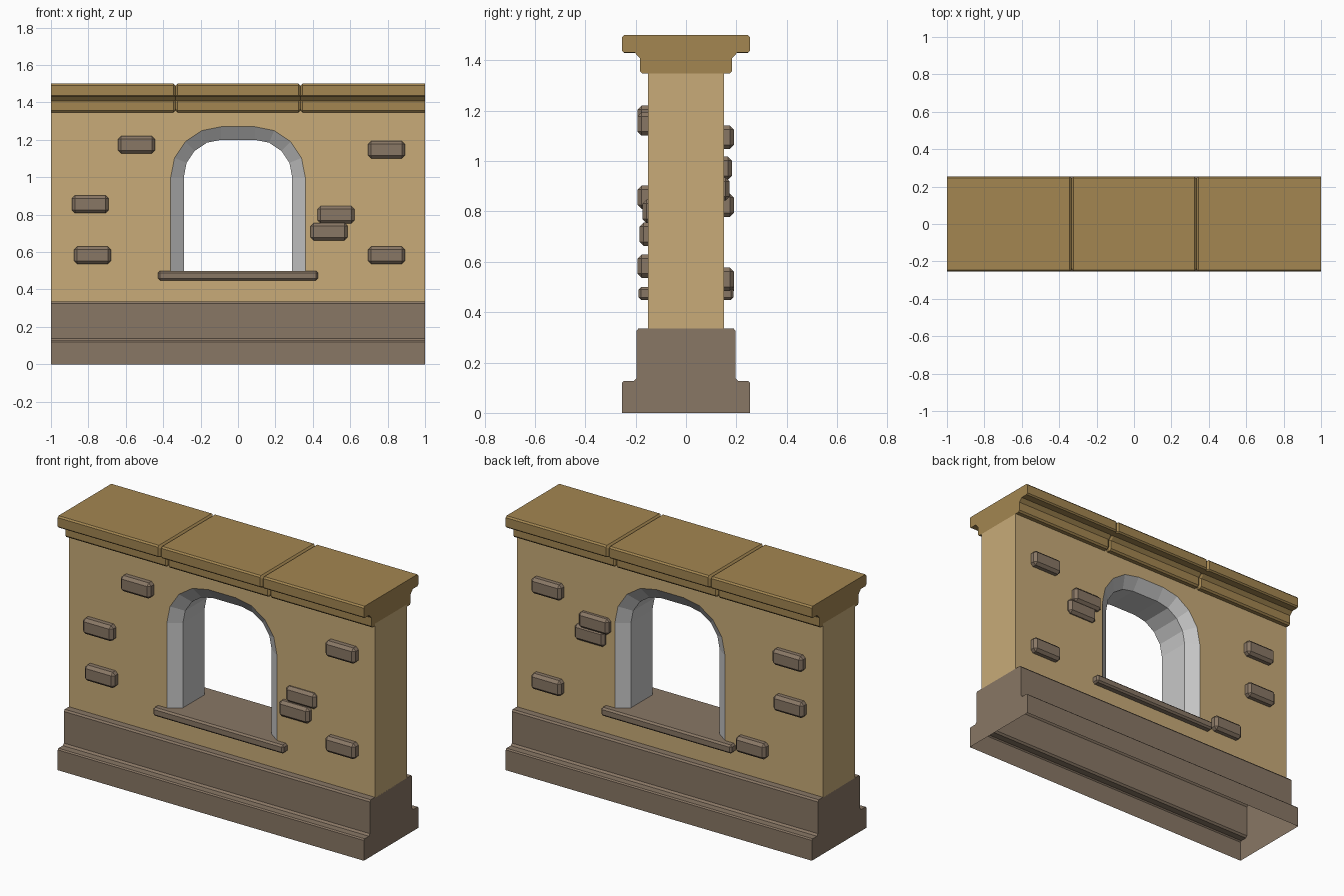
import bpy, bmesh, math

if "Cube" in bpy.data.objects:
    bpy.data.objects.remove(bpy.data.objects["Cube"], do_unlink=True)


def srgb(*rgb):
    return [((c / 255 + 0.055) / 1.055) ** 2.4 for c in rgb] + [1.0]


def material(name, *rgb):
    m = bpy.data.materials.new(name)
    m.use_nodes = True
    m.diffuse_color = srgb(*rgb)
    m.node_tree.nodes["Principled BSDF"].inputs["Base Color"].default_value = srgb(*rgb)
    return m


PLASTER = material("tan plaster", 200, 171, 120)
STONE = material("brown stone", 137, 119, 101)
COPING = material("ochre coping", 163, 134, 81)
LINING = material("grey lining", 200, 200, 200)


def finish(name, bm, *mats):
    mesh = bpy.data.meshes.new(name)
    bm.to_mesh(mesh)
    bm.free()
    for m in mats:
        mesh.materials.append(m)
    ob = bpy.data.objects.new(name, mesh)
    bpy.context.collection.objects.link(ob)
    return ob


def sweep(half, stations, mid_z, open_bottom=False):
    """Sweep a half profile (y, z), mirrored in y, along x; stations are (x, inset)."""
    pts = half + [(-y, z) for y, z in reversed(half)]
    reach = max(y for y, z in half)
    tall = max(z for y, z in half) - mid_z
    bm = bmesh.new()
    rings = [[bm.verts.new((x, y * (1 - d / reach), mid_z + (z - mid_z) * (1 - d / tall)))
              for y, z in pts] for x, d in stations]
    n = len(pts)
    for a, b in zip(rings, rings[1:]):
        for i in range(n):
            j = (i + 1) % n
            bm.faces.new((a[i], a[j], b[j], b[i]))
    bm.faces.new(rings[0])
    bm.faces.new(rings[-1])
    bmesh.ops.recalc_face_normals(bm, faces=bm.faces)
    if open_bottom:
        under = [f for f in bm.faces if f.calc_center_median().z < 0.001]
        bmesh.ops.delete(bm, geom=under, context='FACES_ONLY')
    return bm


def block(name, centre, size, bevel):
    """Stone block with chamfered edges."""
    bm = bmesh.new()
    bmesh.ops.create_cube(bm, size=1)
    for v in bm.verts:
        v.co = [c + p * s for c, p, s in zip(centre, v.co, size)]
    bmesh.ops.bevel(bm, geom=bm.edges[:], offset=bevel, segments=1, affect='EDGES')
    return finish(name, bm, STONE)


# Stepped plinth, open underneath
plinth = [(0.254, 0), (0.254, 0.12), (0.247, 0.127), (0.207, 0.127), (0.197, 0.138),
          (0.197, 0.325), (0.189, 0.335)]
finish("plinth", sweep(plinth, [(-1, 0), (1, 0)], 0, True), STONE)

# Coping in three lengths, chamfered where they meet
coping = [(0.174, 1.347), (0.183, 1.357), (0.183, 1.408), (0.203, 1.43), (0.246, 1.43),
          (0.254, 1.438), (0.254, 1.491), (0.246, 1.5)]
JOINT, CH = 1 / 3, 0.011
end = [(JOINT, CH), (JOINT + CH, 0), (1, 0)]
lengths = {
    "coping_left": end,
    "coping_middle": [(-JOINT, CH), (CH - JOINT, 0), (JOINT - CH, 0), (JOINT, CH)],
    "coping_right": [(-x, d) for x, d in reversed(end)],
}
for name, stations in lengths.items():
    finish(name, sweep(coping, stations, 1.424), COPING)


# Wall quarter with a splayed arch opening, mirrored in x and y
def arch(grow):
    r = 0.2 + grow
    pts = [(0, 0.475), (0.09 + r, 0.475)]
    for i in range(5):
        a = math.pi / 8 * i
        pts.append((0.09 + r * math.cos(a), 1 + r * math.sin(a)))
    return pts + [(0, 1 + r)]


bm = bmesh.new()
rings = [[bm.verts.new((x, y, z)) for x, z in arch(g)]
         for g, y in ((0.07, -0.15), (0, -0.1), (0, 0))]
for a, b in zip(rings, rings[1:]):
    for i in range(1, len(a) - 1):
        bm.faces.new((a[i], b[i], b[i + 1], a[i + 1])).material_index = 1
outer = [(0, 1.36), (1, 1.36), (1, 0.33), (0, 0.33)]
front = [bm.verts.new((x, -0.15, z)) for x, z in outer]
middle = [bm.verts.new((x, 0, z)) for x, z in outer]
bm.faces.new(front + rings[0])
for i in range(3):
    bm.faces.new((front[i], middle[i], middle[i + 1], front[i + 1]))
bmesh.ops.recalc_face_normals(bm, faces=bm.faces)
face = min(bm.faces, key=lambda f: f.calc_center_median().y)
if face.normal.y > 0:
    bmesh.ops.reverse_faces(bm, faces=bm.faces)
wall = finish("wall", bm, PLASTER, LINING)
mirror = wall.modifiers.new("mirror", 'MIRROR')
mirror.use_axis = (True, True, False)

# Sill running through the opening
block("window_sill", (0, 0, 0.474), (0.854, 0.378, 0.05), 0.01)

# Exposed bricks: x, z, outward reach
front_bricks = [(-0.543, 1.174, 0.192), (-0.79, 0.856, 0.192), (-0.778, 0.583, 0.192),
                (0.794, 1.147, 0.192), (0.794, 0.583, 0.192),
                (0.524, 0.8, 0.173), (0.487, 0.709, 0.184)]
back_bricks = [(0.79, 1.095, 0.19), (0.484, 0.972, 0.182), (0.517, 0.889, 0.173),
               (0.79, 0.53, 0.19), (-0.787, 1.095, 0.19), (-0.793, 0.825, 0.19),
               (-0.546, 0.515, 0.19)]
for label, side, bricks in (("front", -1, front_bricks), ("back", 1, back_bricks)):
    for i, (x, z, reach) in enumerate(bricks, 1):
        block(f"{label}_brick_{i}", (x, side * (reach - 0.05), z), (0.197, 0.1, 0.093), 0.016)
